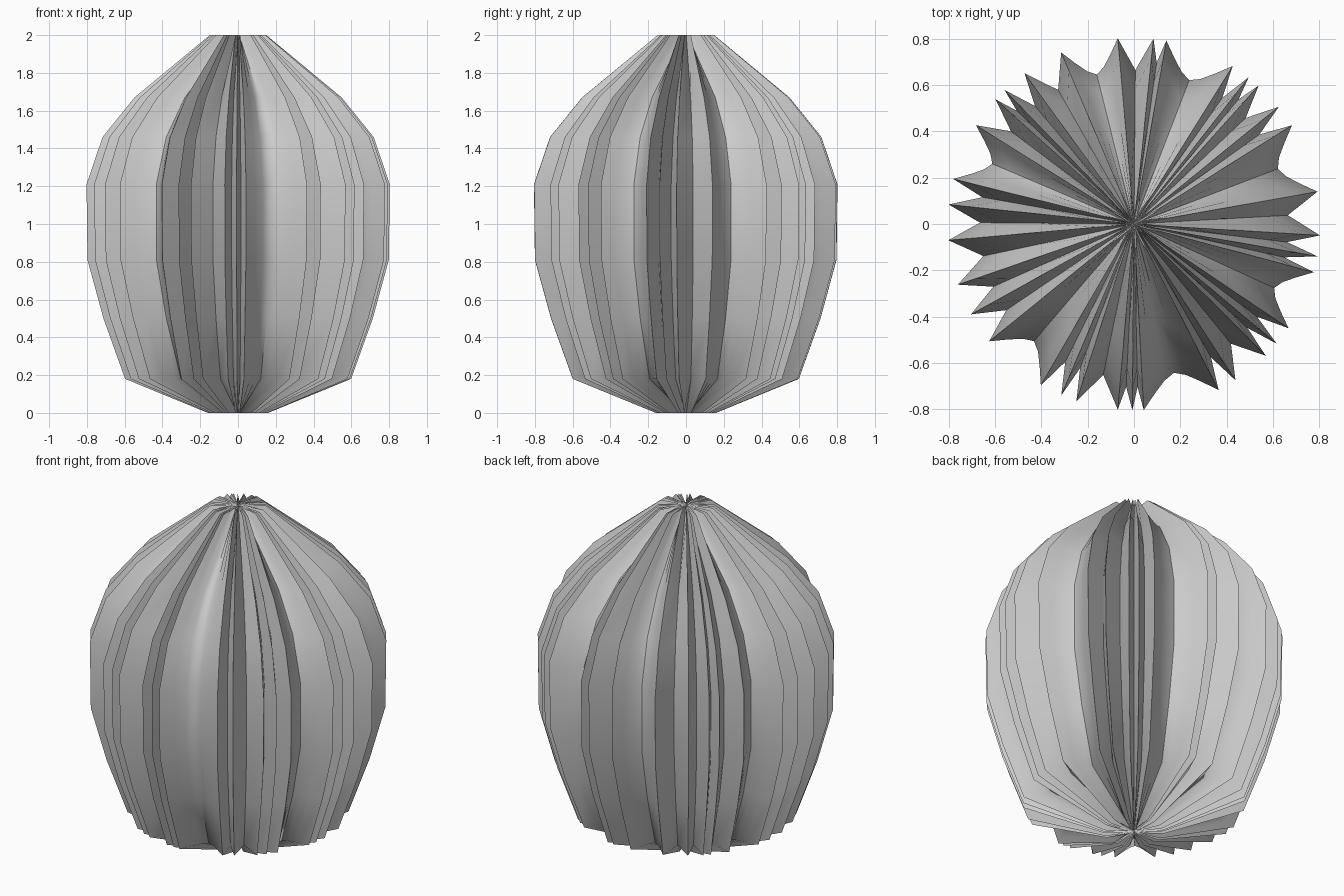
import bpy, bmesh
from math import radians, sin, cos

if "Cube" in bpy.data.objects:
    bpy.data.objects.remove(bpy.data.objects["Cube"])

# (crest radius, valley radius, height); valleys close onto the axis
PROFILE = [(0.16, 0.012, 0.0), (0.60, 0.45, 0.18), (0.715, 0.57, 0.50),
           (0.80, 0.65, 0.81), (0.805, 0.65, 1.21), (0.72, 0.57, 1.46),
           (0.55, 0.42, 1.67), (0.15, 0.012, 2.0)]

# headings of the sharp rib crests, in degrees
CRESTS = [10, 32, 39, 48, 52, 58, 80, 84, 95, 113, 126, 134, 138, 148,
          166, 174, 185, 199, 209, 219, 240, 247, 252, 265, 269.5, 273,
          297, 303, 315, 320, 326, 345, 350, 356.5]


def cross_section():
    """Sharp crests (1) with rounded valleys (0) scooped between them."""
    pts = []
    for i, a in enumerate(CRESTS):
        gap = (CRESTS[(i + 1) % len(CRESTS)] - a) % 360
        pts.append((radians(a), 1.0))
        floor = 0.35 if gap < 5 else 0.1
        steps = 6 if gap > 15 else 2
        for s in range(1, steps):
            f = s / steps
            pts.append((radians(a + gap * f),
                        floor + (1 - floor) * abs(2 * f - 1) ** 1.6))
    return pts


# ribbed body
section = cross_section()
bm = bmesh.new()
rings = []
for crest, valley, z in PROFILE:
    ring = []
    for a, k in section:
        r = valley + (crest - valley) * k
        ring.append(bm.verts.new((r * cos(a), r * sin(a), z)))
    rings.append(ring)
n = len(section)
for low, high in zip(rings, rings[1:]):
    for i in range(n):
        j = (i + 1) % n
        bm.faces.new((low[i], low[j], high[j], high[i]))

# end fans meeting on the axis
bottom = bm.verts.new((0, 0, 0.01))
top = bm.verts.new((0, 0, 1.99))
for i in range(n):
    j = (i + 1) % n
    bm.faces.new((bottom, rings[0][j], rings[0][i]))
    bm.faces.new((top, rings[-1][i], rings[-1][j]))

mesh = bpy.data.meshes.new("ribbed_body")
bm.to_mesh(mesh)
bm.free()
body = bpy.data.objects.new("ribbed_body", mesh)
bpy.context.collection.objects.link(body)
bpy.context.view_layer.objects.active = body
body.select_set(True)
bpy.ops.object.shade_smooth_by_angle(angle=radians(50))
